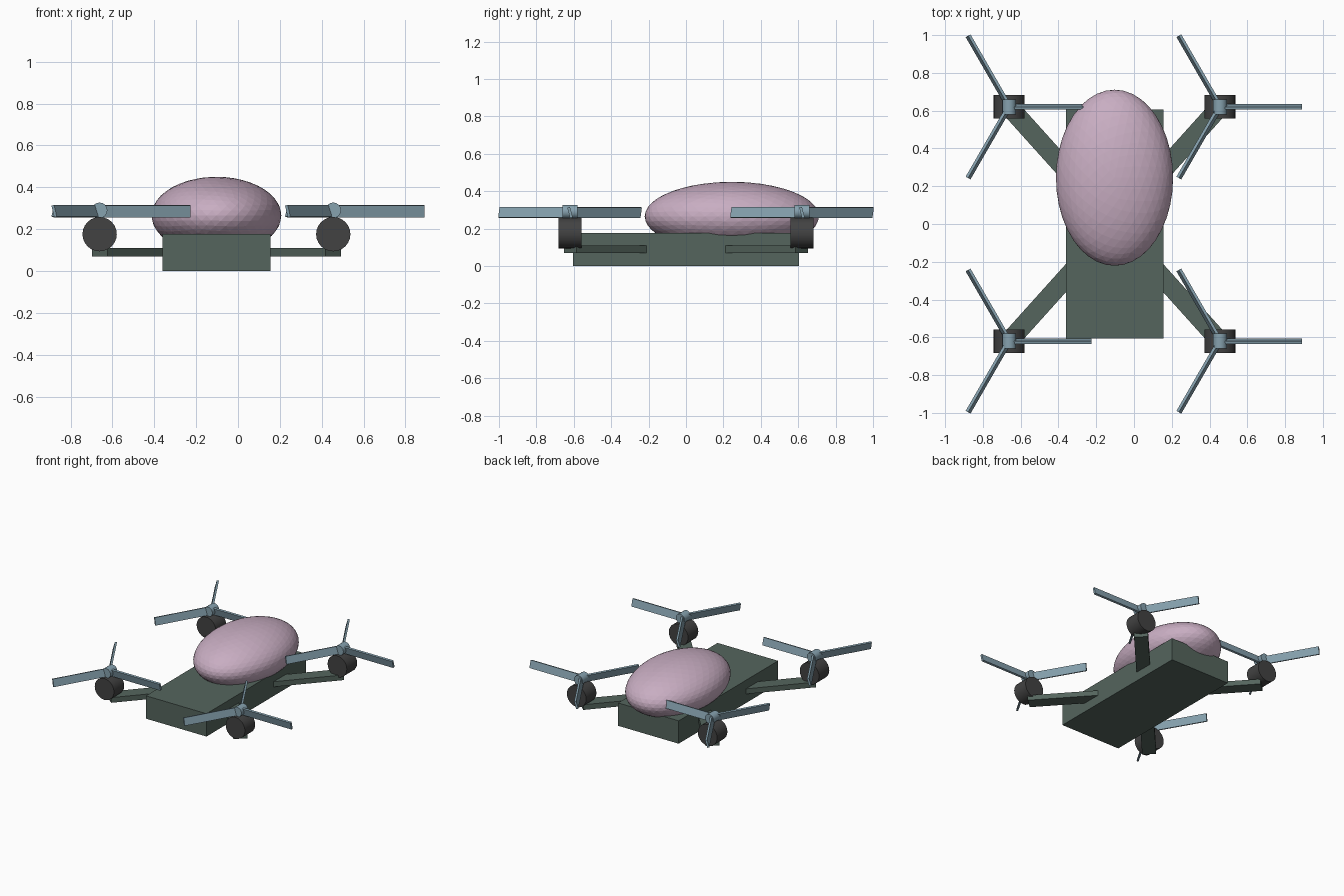
import bpy
import math
from mathutils import Matrix, Vector

if "Cube" in bpy.data.objects:
    bpy.data.objects.remove(bpy.data.objects["Cube"])

CX = -0.103                     # body axis
RX, RY = 0.558, 0.62            # rotor offsets from the body centre


def material(name, rgb):
    m = bpy.data.materials.new(name)
    m.diffuse_color = (*rgb, 1)
    m.use_nodes = True
    m.node_tree.nodes["Principled BSDF"].inputs["Base Color"].default_value = m.diffuse_color
    return m


GREEN = material("dark_green", (0.09, 0.13, 0.11))
BLACK = material("charcoal", (0.055, 0.055, 0.055))
BLUE = material("blue_grey", (0.24, 0.36, 0.43))
PINK = material("dusty_pink", (0.58, 0.42, 0.54))


def finish(name, mat, matrix):
    ob = bpy.context.object
    ob.name = name
    ob.data.materials.append(mat)
    ob.data.transform(matrix)
    return ob


def box(name, size, matrix, mat):
    bpy.ops.mesh.primitive_cube_add(size=1)
    return finish(name, mat, matrix @ Matrix.Diagonal((*size, 1)))


def cylinder_y(name, radius, depth, loc, mat, sides):
    bpy.ops.mesh.primitive_cylinder_add(vertices=sides, radius=radius, depth=depth)
    ob = finish(name, mat, Matrix.Translation(loc) @ Matrix.Rotation(math.pi / 2, 4, 'X'))
    bpy.ops.object.shade_smooth_by_angle(angle=math.radians(30))
    return ob


# Flat slab body
box("body", (0.516, 1.21, 0.176), Matrix.Translation((CX, 0, 0.088)), GREEN)

# Faceted egg-shaped canopy
bpy.ops.mesh.primitive_ico_sphere_add(subdivisions=4, radius=1)
finish("canopy", PINK, Matrix.Translation((CX, 0.245, 0.265))
       @ Matrix.Diagonal((0.31, 0.466, 0.185, 1)))

for sx, side in ((-1, "left"), (1, "right")):
    for sy, end in ((-1, "front"), (1, "rear")):
        tag = f"{end}_{side}"
        x, y = CX + sx * RX, sy * RY

        # Arm running from inside the body out to the motor
        length = math.hypot(RX, RY)
        turn = Matrix.Rotation(math.atan2(sy * RY, sx * RX), 4, 'Z')
        box(f"{tag}_arm", (length * 0.75, 0.10, 0.04),
            Matrix.Translation((CX, 0, 0.09)) @ turn
            @ Matrix.Translation((length * 0.625, 0, 0)), GREEN)

        # Motor drum and propeller hub
        cylinder_y(f"{tag}_motor", 0.082, 0.125, (x, y, 0.176), BLACK, 24)
        cylinder_y(f"{tag}_hub", 0.037, 0.08, (x, y, 0.29), BLUE, 16)

        # Three pitched blades
        for i in range(3):
            box(f"{tag}_blade_{i + 1}", (0.435, 0.015, 0.058),
                Matrix.Translation((x, y, 0.286))
                @ Matrix.Rotation(math.radians(120 * i), 4, 'Z')
                @ Matrix.Translation((0.2175, 0, 0))
                @ Matrix.Rotation(math.radians(15), 4, 'X'), BLUE)
